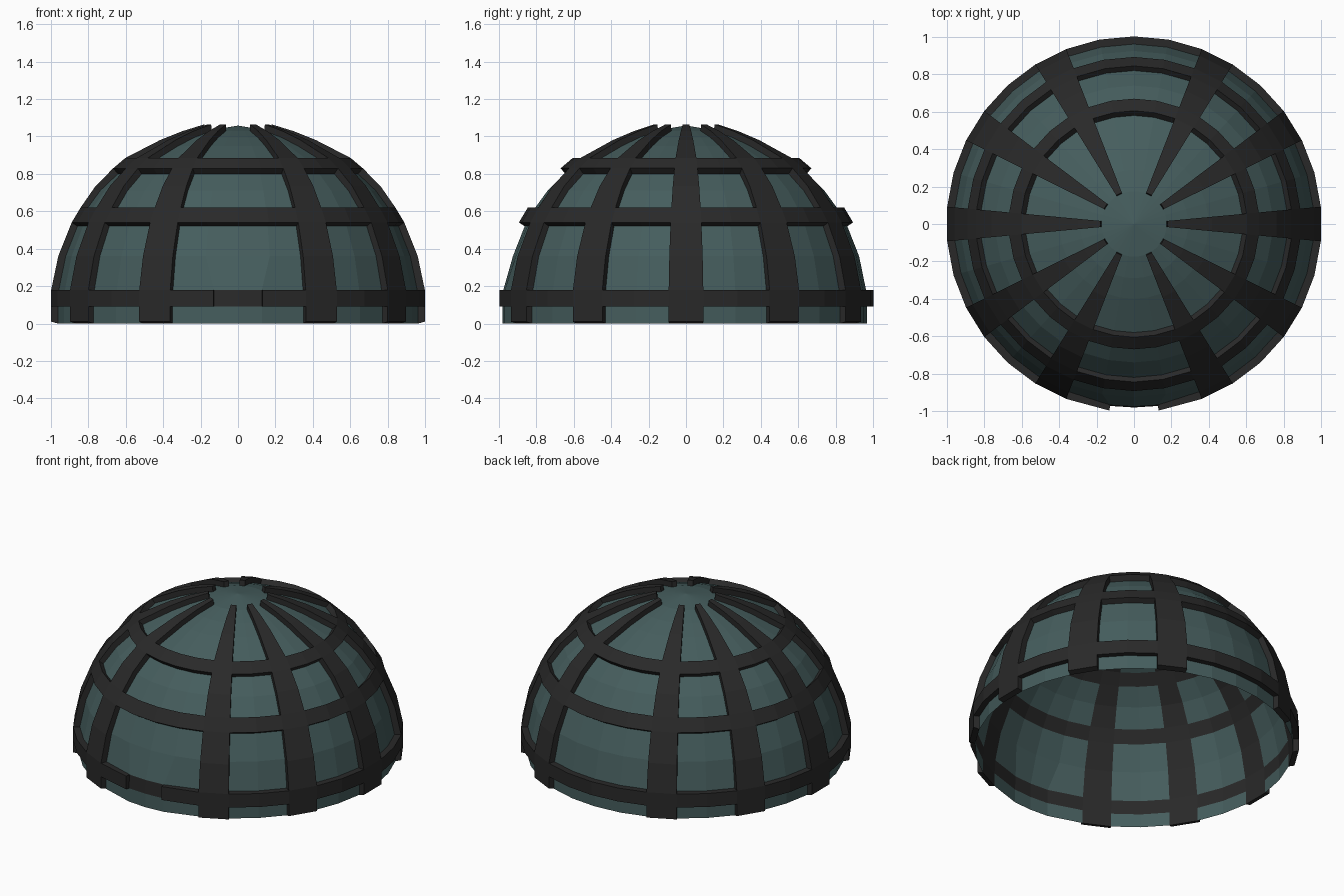
import bpy, bmesh, math

if "Cube" in bpy.data.objects:
    bpy.data.objects.remove(bpy.data.objects["Cube"])

N = 34
STEP = 2 * math.pi / N
RIBS = {0, 3, 6, 11, 14, 17, 20, 23, 28, 31}   # columns covered by ribs
RINGS = {1, 4, 7}                              # rows covered by rings
GAP = {(1, 25), (1, 26)}                       # flush break in the front of the low ring

# Matching (radius, height) profiles of the shell and the raised frame
INNER = [(.967, 0), (.967, .09), (.962, .18), (.925, .36), (.862, .52), (.82, .60),
         (.74, .71), (.645, .80), (.58, .86), (.40, .95), (.29, .995), (.175, 1.03)]
OUTER = [(1.003, .01), (1.003, .09), (1.003, .18), (.965, .36), (.893, .54), (.845, .62),
         (.765, .735), (.67, .83), (.605, .885), (.42, .98), (.30, 1.028), (.18, 1.065)]
ROWS = len(INNER) - 1


def material(name, color):
    m = bpy.data.materials.new(name)
    m.diffuse_color = (*color, 1)
    m.use_nodes = True
    m.node_tree.nodes["Principled BSDF"].inputs["Base Color"].default_value = m.diffuse_color
    return m


def is_frame(j, c):
    return 0 <= j < ROWS and (j, c % N) not in GAP and (c % N in RIBS or j in RINGS)


def grid(bm, profile, bulge):
    rows = []
    for j, (r, z) in enumerate(profile):
        row = []
        for c in range(N):
            a, rad = (c - .5) * STEP, r
            # the low front panel is pulled narrower and slightly forward
            if j <= 2 and c in (25, 26, 27):
                a = math.radians(-90 + 7.5 * (c - 26))
                rad = r + bulge
            row.append(bm.verts.new((rad * math.cos(a), rad * math.sin(a), z)))
        rows.append(row)
    return rows


def finish(bm, name, mats):
    loose = [v for v in bm.verts if not v.link_faces]
    bmesh.ops.delete(bm, geom=loose, context='VERTS')
    me = bpy.data.meshes.new(name)
    bm.to_mesh(me)
    bm.free()
    for m in mats:
        me.materials.append(m)
    ob = bpy.data.objects.new(name, me)
    bpy.context.collection.objects.link(ob)


teal = material("tinted_panel", (.06, .11, .11))
dark = material("dark_frame", (.022, .022, .022))

# Dome shell: open underneath, dark where the frame sits
bm = bmesh.new()
g = grid(bm, INNER, .014)
for j in range(ROWS):
    for c in range(N):
        d = (c + 1) % N
        f = bm.faces.new((g[j][c], g[j][d], g[j + 1][d], g[j + 1][c]))
        f.material_index = int(is_frame(j, c) or (j, c) in GAP)
apex = bm.verts.new((0, 0, 1.058))
for c in range(N):
    bm.faces.new((g[-1][c], g[-1][(c + 1) % N], apex))
finish(bm, "dome_shell", [teal, dark])

# Raised ribs and rings: outer faces plus side walls on exposed edges
bm = bmesh.new()
i, o = grid(bm, INNER, .014), grid(bm, OUTER, .003)
for j in range(ROWS):
    for c in range(N):
        if not is_frame(j, c):
            continue
        d = (c + 1) % N
        bm.faces.new((o[j][c], o[j][d], o[j + 1][d], o[j + 1][c]))
        edges = [((j, c), (j, d), (j - 1, c)), ((j, d), (j + 1, d), (j, c + 1)),
                 ((j + 1, d), (j + 1, c), (j + 1, c)), ((j + 1, c), (j, c), (j, c - 1))]
        for (a, b), (p, q), neighbour in edges:
            if not is_frame(*neighbour):
                bm.faces.new((o[p][q], o[a][b], i[a][b], i[p][q]))
finish(bm, "rib_frame", [dark])
